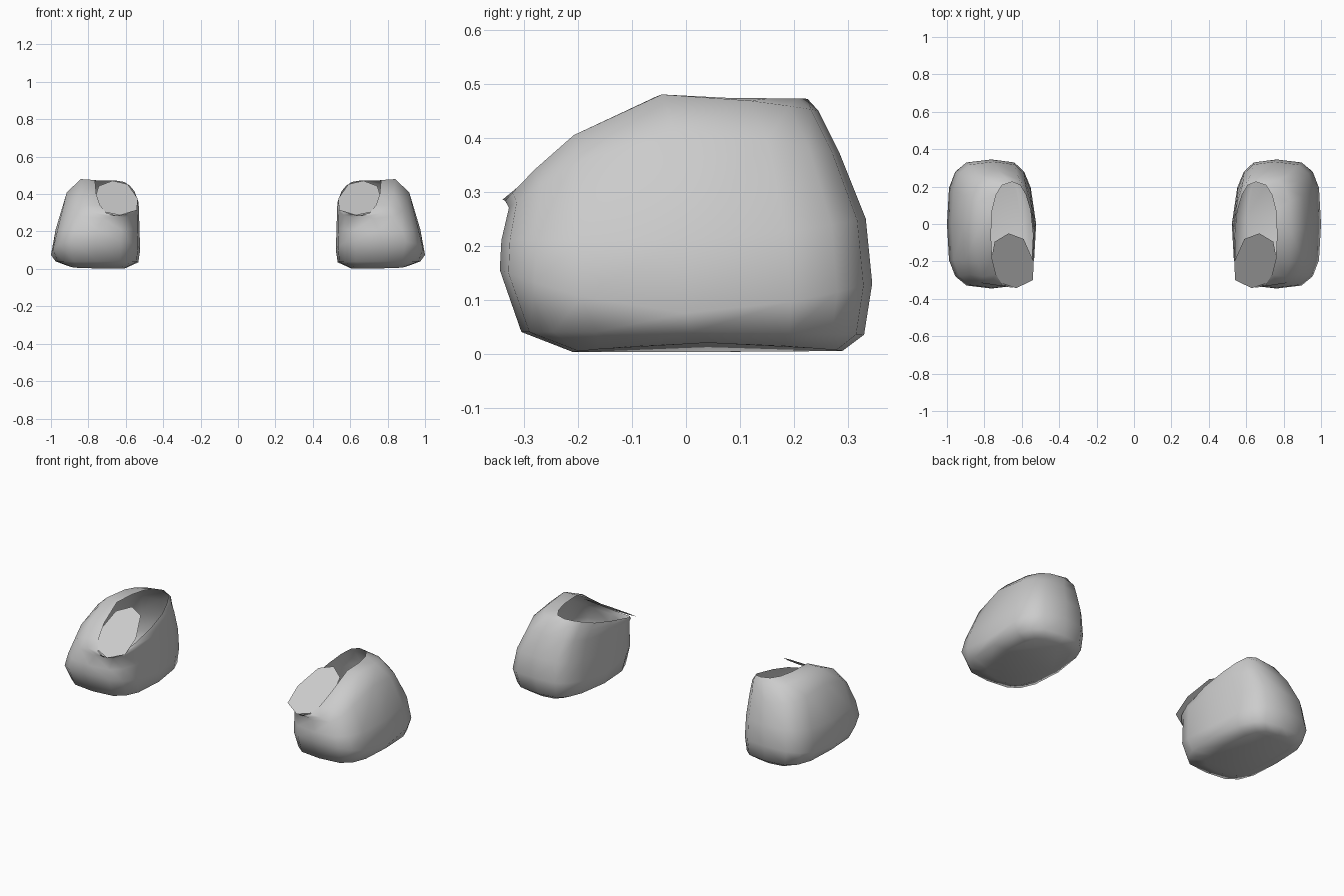
import bpy, bmesh, math

if "Cube" in bpy.data.objects:
    bpy.data.objects.remove(bpy.data.objects["Cube"])

SEG = 16


def make_object(name, bm):
    mesh = bpy.data.meshes.new(name)
    bm.to_mesh(mesh)
    bm.free()
    ob = bpy.data.objects.new(name, mesh)
    bpy.context.collection.objects.link(ob)
    mirror = ob.modifiers.new("pair", 'MIRROR')
    mirror.use_axis[0] = True
    mirror.use_mirror_merge = False
    return ob


def spow(v, p):
    return math.copysign(abs(v) ** p, v)


def ring(bm, y_front, y_back, x_in, x_out, z_front, z_back, z_in, z_out, p=0.6):
    """Rounded-box loop whose height is set at its four sides."""
    verts = []
    for i in range(SEG):
        a = 2 * math.pi * i / SEG
        c, s = math.cos(a), math.sin(a)
        x = (x_in + x_out) / 2 + spow(c, p) * (x_out - x_in) / 2
        y = (y_front + y_back) / 2 + spow(s, p) * (y_back - y_front) / 2
        if c < 0:
            x += 0.1 * max(0, y) * abs(c)
        w = abs(s)
        z = w * (z_front if s < 0 else z_back) + (1 - w) * (z_in if c < 0 else z_out)
        verts.append(bm.verts.new((x, y, z)))
    return verts


# Open boot shell, lofted from the sole up to the ankle opening
levels = [
    (-0.21, 0.29, 0.60, 0.91, 0.003, 0.005, 0.003, 0.02),
    (-0.305, 0.33, 0.532, 0.975, 0.04, 0.035, 0.035, 0.04),
    (-0.345, 0.345, 0.523, 1.0, 0.155, 0.13, 0.10, 0.075),
    (-0.342, 0.333, 0.527, 0.975, 0.21, 0.25, 0.22, 0.21),
    (-0.328, 0.285, 0.53, 0.915, 0.27, 0.37, 0.33, 0.41),
    (-0.335, 0.245, 0.533, 0.84, 0.283, 0.45, 0.36, 0.48),
    (-0.34, 0.225, 0.54, 0.765, 0.285, 0.472, 0.38, 0.475),
]
bm = bmesh.new()
rings = [ring(bm, *lv, p=0.8 if n == 6 else 0.6) for n, lv in enumerate(levels)]
bm.faces.new(list(reversed(rings[0])))
for lo, hi in zip(rings, rings[1:]):
    for i in range(SEG):
        j = (i + 1) % SEG
        bm.faces.new((lo[i], lo[j], hi[j], hi[i]))
for f in bm.faces:
    f.smooth = True
make_object("boot_shell", bm)

# Flat sloping octagonal ankle plate
outline = [(0.765, -0.2), (0.73, -0.31), (0.63, -0.343), (0.54, -0.30),
           (0.537, -0.2), (0.59, -0.08), (0.67, -0.05), (0.745, -0.095)]
bm = bmesh.new()
bm.faces.new([bm.verts.new((x, y, 0.287 + 0.63 * (y + 0.343))) for x, y in reversed(outline)])
bm.normal_update()
for f in bm.faces:
    if f.normal.z < 0:
        f.normal_flip()
make_object("ankle_plate", bm)
